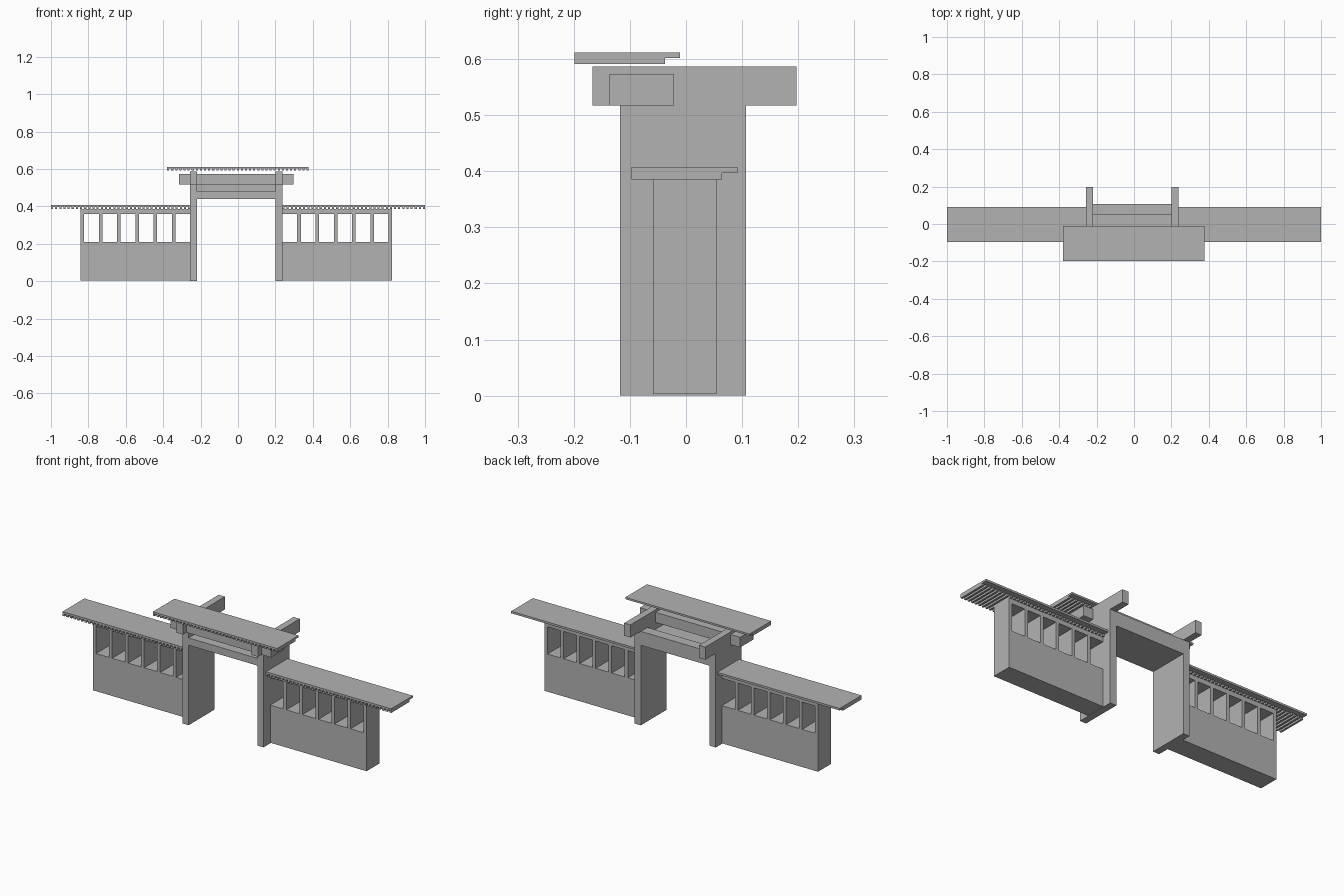
import bpy
import bmesh

cube = bpy.data.objects.get("Cube")
if cube:
    bpy.data.objects.remove(cube, do_unlink=True)

grey = bpy.data.materials.new("plain_grey")
grey.use_nodes = True
GREY = (0.45, 0.45, 0.45, 1)
grey.diffuse_color = GREY
grey.node_tree.nodes["Principled BSDF"].inputs["Base Color"].default_value = GREY


def boxes(name, spans):
    """One object made of boxes, each given as x, y and z ranges."""
    bm = bmesh.new()
    for ranges in spans:
        verts = bmesh.ops.create_cube(bm, size=1)["verts"]
        for v in verts:
            v.co = [lo + (c + 0.5) * (hi - lo) for c, (lo, hi) in zip(v.co, ranges)]
    mesh = bpy.data.meshes.new(name)
    bm.to_mesh(mesh)
    bm.free()
    mesh.materials.append(grey)
    obj = bpy.data.objects.new(name, mesh)
    bpy.context.collection.objects.link(obj)
    return obj


def rafters(name, x, y, z, pitch=0.022, width=0.011):
    """Evenly spaced battens running front to back."""
    count = round((x[1] - x[0] - width) / pitch)
    step = (x[1] - x[0] - width) / count
    boxes(name, [((x[0] + i * step, x[0] + i * step + width), y, z)
                 for i in range(count + 1)])


MID = -0.009          # the gateway's mirror line
INNER, OUTER = 0.209, 0.247
WALL_END = 0.833
WINDOWS, POST = 6, 0.019


for side, label in ((1, "left"), (-1, "right")):
    def across(a, b):
        return tuple(sorted((MID + side * a, MID + side * b)))

    # Gate pillar with its projecting top arm
    pillar_x = across(INNER, OUTER)
    boxes(label + "_pillar", [(pillar_x, (-0.118, 0.107), (0, 0.517))])
    boxes(label + "_pillar_arm", [(pillar_x, (-0.167, 0.197), (0.517, 0.587))])

    # Wing wall: solid base, header, and posts between the openings
    wall_y = (-0.059, 0.054)
    wall_x = across(OUTER, WALL_END)
    boxes(label + "_wall_base", [(wall_x, wall_y, (0.003, 0.21))])
    boxes(label + "_wall_header", [(wall_x, wall_y, (0.36, 0.386))])
    pitch = (WALL_END - OUTER) / WINDOWS
    boxes(label + "_window_posts",
          [(across(OUTER + i * pitch - POST, OUTER + i * pitch), wall_y, (0.21, 0.36))
           for i in range(1, WINDOWS + 1)])

    # Wing roof
    roof_x = tuple(sorted((MID + side * OUTER, side * 1.0)))
    boxes(label + "_wing_roof", [(roof_x, (-0.097, 0.092), (0.397, 0.408))])
    rafters(label + "_wing_rafters", roof_x, (-0.097, 0.064), (0.385, 0.397))

# Lintel over the gateway: low front slab and taller back beam
span = (MID - INNER, MID + INNER)
boxes("lintel_slab", [(span, (-0.118, 0.05), (0.44, 0.48))])
boxes("lintel_back_beam", [(span, (0.05, 0.107), (0.44, 0.517))])

# Front cross beam passing through the pillars
boxes("cross_beam", [((-0.315, 0.296), (-0.136, -0.021), (0.517, 0.573))])

# Gate roof
boxes("gate_roof", [((-0.379, 0.377), (-0.199, -0.011), (0.602, 0.612))])
rafters("gate_rafters", (-0.379, 0.377), (-0.199, -0.037), (0.591, 0.602))
